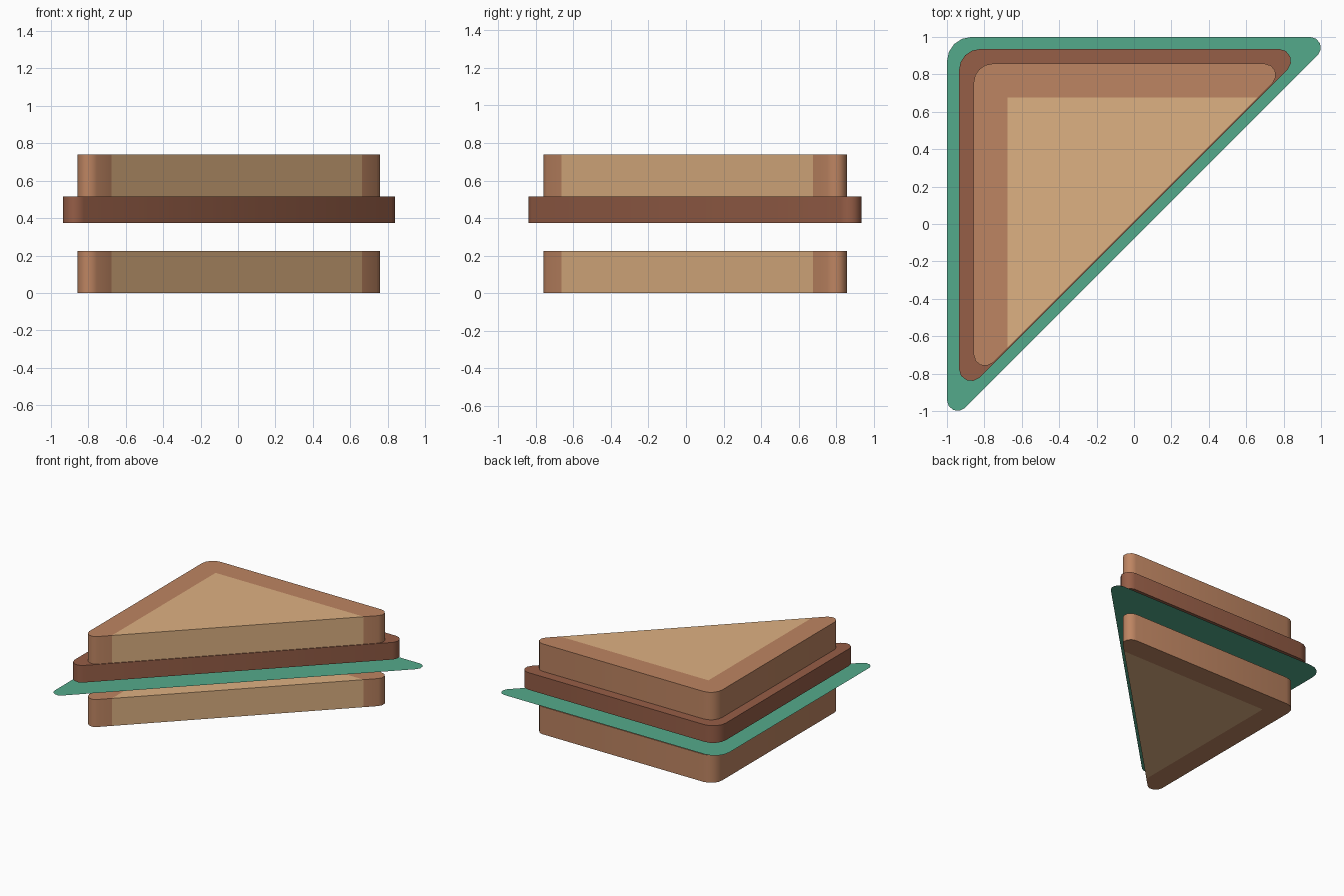
import bpy, bmesh, math

if "Cube" in bpy.data.objects:
    bpy.data.objects.remove(bpy.data.objects["Cube"])


def material(name, rgb):
    # sRGB 0-255 to linear viewport colour
    lin = [((c / 255 + 0.055) / 1.055) ** 2.4 for c in rgb]
    m = bpy.data.materials.new(name)
    m.diffuse_color = (*lin, 1)
    m.use_nodes = True
    m.node_tree.nodes["Principled BSDF"].inputs["Base Color"].default_value = m.diffuse_color
    return m


CRUST = material("crust", (190, 133, 98))
CRUMB = material("crumb", (222, 177, 130))
FILLING = material("filling", (150, 94, 71))
LEAF = material("leaf", (84, 170, 139))


def arc(cx, cy, r, start, end, n):
    return [(cx + r * math.cos(math.radians(start + (end - start) * i / n)),
             cy + r * math.sin(math.radians(start + (end - start) * i / n)))
            for i in range(n + 1)]


def outline(e, c, corner, tip):
    """Rounded right triangle, clockwise: lower tip, square corner, right tip.
    Straight sides at x=-e and y=e, slanted side on y = x + c."""
    ty = e - tip
    tx = ty - c - tip * math.sqrt(2)
    right = arc(tx, ty, tip, 90, -45, 4)
    lower = [(-y, -x) for x, y in reversed(right)]
    return lower + arc(-e + corner, e - corner, corner, 180, 90, 4) + right


def build(name, regions, z0, z1, slots):
    """Extrude adjoining flat regions (points, material index) as one shell;
    with z1 None, leave a single flat sheet."""
    bm = bmesh.new()
    cache = {}

    def vert(p, z):
        key = (round(p[0], 5), round(p[1], 5), z)
        if key not in cache:
            cache[key] = bm.verts.new((p[0], p[1], z))
        return cache[key]

    def face(vs, mat):
        f = bm.faces.new(vs)
        f.material_index = mat

    def edges(pts):
        return list(zip(pts, pts[1:] + pts[:1]))

    every = {e for pts, _ in regions for e in edges(pts)}
    for pts, mat in regions:
        face([vert(p, z0) for p in pts], mat)
        if z1 is None:
            continue
        face([vert(p, z1) for p in reversed(pts)], mat)
        for a, b in edges(pts):
            if (b, a) not in every:  # outer walls only
                face([vert(b, z0), vert(a, z0), vert(a, z1), vert(b, z1)], mat)
    bmesh.ops.recalc_face_normals(bm, faces=bm.faces)
    if z1 is None:
        for f in bm.faces:
            if f.normal.z < 0:
                f.normal_flip()
    me = bpy.data.meshes.new(name)
    bm.to_mesh(me)
    bm.free()
    for m in slots:
        me.materials.append(m)
    ob = bpy.data.objects.new(name, me)
    bpy.context.collection.objects.link(ob)
    bpy.context.view_layer.objects.active = ob
    bpy.ops.object.select_all(action='DESELECT')
    ob.select_set(True)
    bpy.ops.object.shade_smooth_by_angle(angle=math.radians(40))


# bread slices: crust band around two sides, crumb open on the cut side
C = 0.013
K = 0.677
crumb = [(-K, -K + C), (-K, K), (K - C, K)]
crust = outline(0.857, C, 0.10, 0.06) + crumb[::-1]
for name, z in (("bottom_bread", 0.0), ("top_bread", 0.515)):
    build(name, [(crust, 0), (crumb, 1)], z, z + 0.225, [CRUST, CRUMB])

# filling slab and thin leaf sheet
build("filling", [(outline(0.936, 0.004, 0.115, 0.065), 0)], 0.375, 0.515, [FILLING])
build("lettuce_leaf", [(outline(1.0, -0.08, 0.13, 0.057), 0)], 0.31, None, [LEAF])
